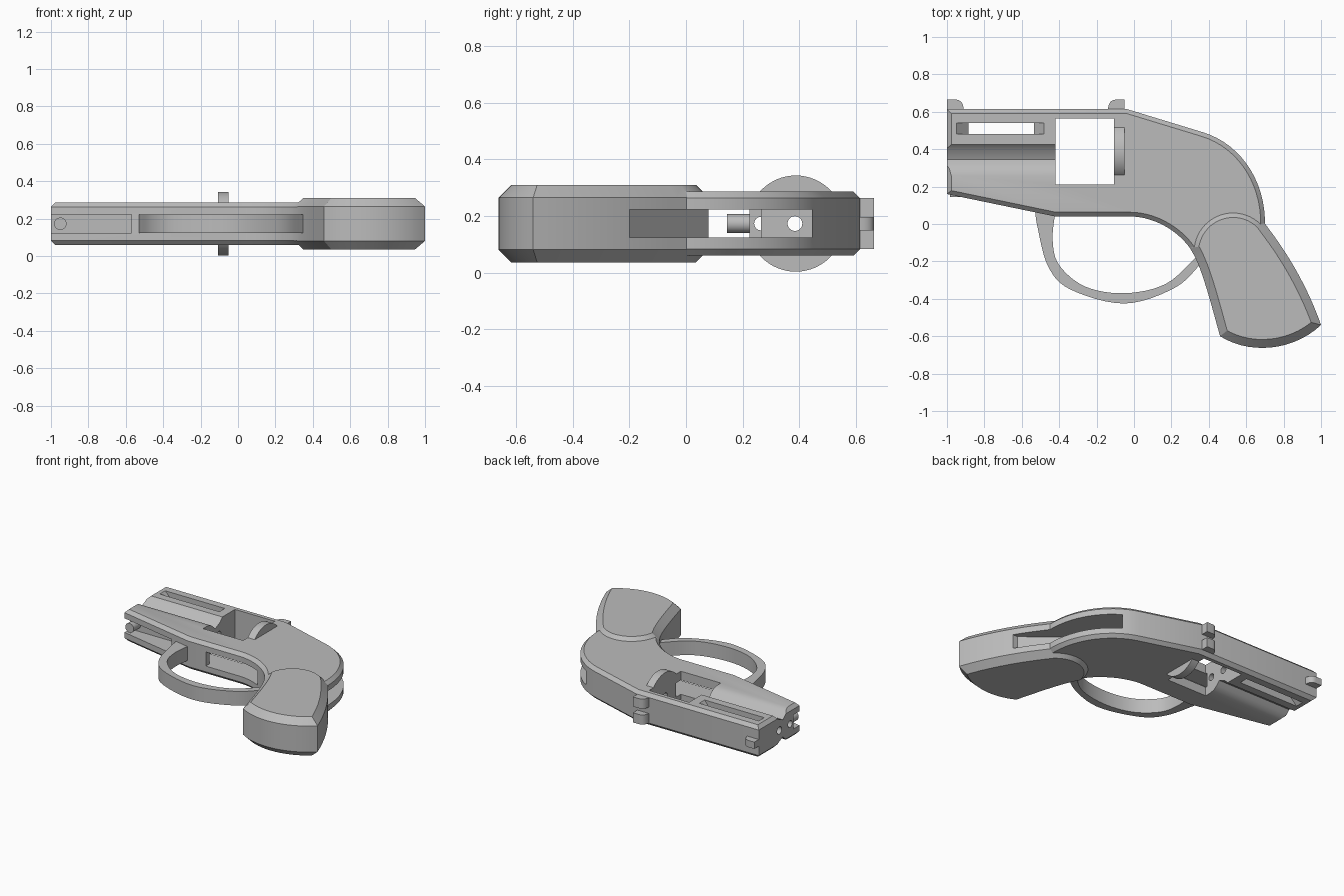
import bpy, bmesh, math
from mathutils import Vector, Matrix

cube = bpy.data.objects.get("Cube")
if cube:
    bpy.data.objects.remove(cube)

MID = 0.173  # height of the symmetry plane

grey = bpy.data.materials.new("plain grey")
grey.use_nodes = True
grey.diffuse_color = (0.5, 0.5, 0.5, 1)
grey.node_tree.nodes["Principled BSDF"].inputs["Base Color"].default_value = (0.5, 0.5, 0.5, 1)


def bezier(a, b, c, d, n=14):
    a, b, c, d = map(Vector, (a, b, c, d))
    return [tuple(a*(1-t)**3 + b*3*t*(1-t)**2 + c*3*t*t*(1-t) + d*t**3)
            for t in (i/n for i in range(n + 1))]


def spline(pts, n=6):
    """Smooth path through a few points."""
    p = [Vector(q) for q in pts]
    p = [p[0]*2 - p[1]] + p + [p[-1]*2 - p[-2]]
    out = []
    for i in range(1, len(p) - 2):
        t1, t2 = (p[i+1] - p[i-1])/6, (p[i+2] - p[i])/6
        out += bezier(p[i], p[i] + t1, p[i+1] - t2, p[i+1], n)[:-1]
    return out + [tuple(p[-2])]


def finish(name, bm):
    bmesh.ops.recalc_face_normals(bm, faces=bm.faces)
    mesh = bpy.data.meshes.new(name)
    bm.to_mesh(mesh)
    bm.free()
    mesh.materials.append(grey)
    ob = bpy.data.objects.new(name, mesh)
    bpy.context.collection.objects.link(ob)
    return ob


def slab(name, outline, half, chamfer=0, axes="xy", centre=MID):
    """Extrude an outline symmetrically, with optional chamfered rims."""
    bm = bmesh.new()

    def place(u, v, w):
        return {"xy": (u, v, w), "yz": (w, u, v), "xz": (u, w, v)}[axes]
    base = bm.faces.new([bm.verts.new(place(u, v, centre - half)) for u, v in outline])
    new = bmesh.ops.extrude_face_region(bm, geom=[base])["geom"]
    top = [f for f in new if isinstance(f, bmesh.types.BMFace)][0]
    bmesh.ops.translate(bm, verts=list(top.verts), vec=place(0, 0, 2*half))
    bmesh.ops.recalc_face_normals(bm, faces=bm.faces)
    if chamfer:
        rims = [e for e in bm.edges if abs(e.verts[0].co.z - e.verts[1].co.z) < 1e-5]
        bmesh.ops.bevel(bm, geom=rims, offset=chamfer, segments=1, affect='EDGES')
    return finish(name, bm)


def box(name, x, y, half):
    return slab(name, [(x[0], y[0]), (x[1], y[0]), (x[1], y[1]), (x[0], y[1])], half)


def rod(name, centre, r, length, axis, sides=48):
    bm = bmesh.new()
    bmesh.ops.create_cone(bm, cap_ends=True, segments=sides, radius1=r, radius2=r, depth=length,
                          matrix=Matrix.Translation(centre) @ Matrix.Rotation(math.pi/2, 4, axis))
    return finish(name, bm)


def combine(target, tool, operation):
    mod = target.modifiers.new("combine", 'BOOLEAN')
    mod.operation, mod.solver, mod.object = operation, 'EXACT', tool
    bpy.context.view_layer.objects.active = target
    bpy.ops.object.modifier_apply(modifier=mod.name)
    bpy.data.objects.remove(tool)


# Frame, with barrel housing and rounded back
frame = slab("frame", [(-1, 0.615), (-0.04, 0.615)]
             + bezier((0.37, 0.49), (0.55, 0.435), (0.69, 0.26), (0.7, 0.03))
             + [(0.7, -0.2), (0.5, -0.3), (0.38, -0.27)]
             + bezier((0.3, -0.13), (0.23, -0.03), (0.1, 0.04), (-0.02, 0.04))
             + [(-0.42, 0.04), (-1, 0.16)], 0.113, 0.023)

# Grip with a domed top and curved butt
dome = [(0.53 + 0.23*math.cos(a), -0.15 + 0.23*math.sin(a))
        for a in (math.radians(175 - 130*i/20) for i in range(21))]
grip = slab("grip", dome
            + bezier((0.7, 0.0), (0.82, -0.15), (0.93, -0.34), (1, -0.54))[1:]
            + bezier((1, -0.54), (0.85, -0.68), (0.62, -0.7), (0.46, -0.6))[1:]
            + bezier((0.46, -0.6), (0.41, -0.42), (0.36, -0.22), dome[0])[1:-1], 0.137, 0.045)
combine(frame, grip, 'UNION')

# Round shield behind the window
combine(frame, rod("shield", (-0.08, 0.388, MID), 0.17, 0.056, 'Y', 64), 'UNION')

# Cuts: window, inner cavity with back slot, bottom slots, bores
combine(frame, box("window", (-0.42, -0.107), (0.21, 0.565), 0.3), 'DIFFERENCE')
cavity = slab("cavity", [(1.1, -0.2), (0.8, -0.2), (0.45, 0.08), (-0.7, 0.08), (-0.7, 0.225),
                         (-0.42, 0.225), (-0.3, 0.265), (0, 0.265), (0, 0.445), (1.1, 0.445)], 0.05)
combine(frame, cavity, 'DIFFERENCE')
combine(frame, box("front_channel", (-1.1, -0.57), (0, 0.225), 0.05), 'DIFFERENCE')
combine(frame, box("trigger_slot", (-0.28, 0.16), (-0.1, 0.15), 0.05), 'DIFFERENCE')
for y, r, length in ((0.385, 0.026, 2.2), (0.265, 0.024, 1.3)):
    combine(frame, rod("bore", (-0.8, y, MID), r, length, 'Y', 32), 'DIFFERENCE')

# Slot with sloped ends through the barrel housing
ends = [(-0.95, 0.115), (-0.885, 0.05), (-0.885, -0.05), (-0.95, -0.115),
        (-0.48, -0.115), (-0.535, -0.05), (-0.535, 0.05), (-0.48, 0.115)]
combine(frame, slab("side_slot", [(x, MID + z) for x, z in ends], 0.03, 0, "xz", 0.51), 'DIFFERENCE')

# Long grooves along both sides of the barrel
for s in (1, -1):
    groove = [(0.425, 0.2), (0.425, 0.113), (0.40, 0.085), (0.345, 0.06),
              (0.32, 0.085), (0.295, 0.103), (0.255, 0.114), (0.255, 0.2)]
    cutter = slab("groove", [(y, MID + s*z) for y, z in groove], 0.4, 0, "yz", -0.819)
    combine(frame, cutter, 'DIFFERENCE')

# Trigger guard
outer = spline([(-0.53, 0.075), (-0.515, -0.02), (-0.46, -0.225), (-0.34, -0.35),
                (-0.05, -0.425), (0.22, -0.34), (0.37, -0.2)])
inner = spline([(-0.42, 0.075), (-0.435, -0.085), (-0.4, -0.22), (-0.26, -0.335),
                (-0.05, -0.37), (0.17, -0.32), (0.34, -0.17)])
guard = slab("trigger_guard", outer + inner[::-1], 0.05)

# Pin under the muzzle
pin = rod("muzzle_pin", (-0.95, 0.19, MID), 0.033, 0.09, 'X', 32)

# Sights with one rounded corner
front_sight = slab("front_sight", [(-1, 0.6), (-1, 0.665)]
                   + bezier((-0.955, 0.665), (-0.925, 0.665), (-0.91, 0.645), (-0.91, 0.6), 8), 0.024)
rear = [(-0.05, 0.6), (-0.05, 0.665)] + bezier((-0.095, 0.665), (-0.125, 0.665),
                                               (-0.14, 0.645), (-0.14, 0.6), 8)
sights = [slab(side + "_rear_sight", rear, 0.034, 0, "xy", MID + s*0.056)
          for side, s in (("upper", 1), ("lower", -1))]

# Smooth curves, crisp edges
bpy.ops.object.select_all(action='DESELECT')
for ob in [frame, guard, pin, front_sight] + sights:
    ob.select_set(True)
bpy.context.view_layer.objects.active = frame
bpy.ops.object.shade_smooth_by_angle(angle=math.radians(25))
